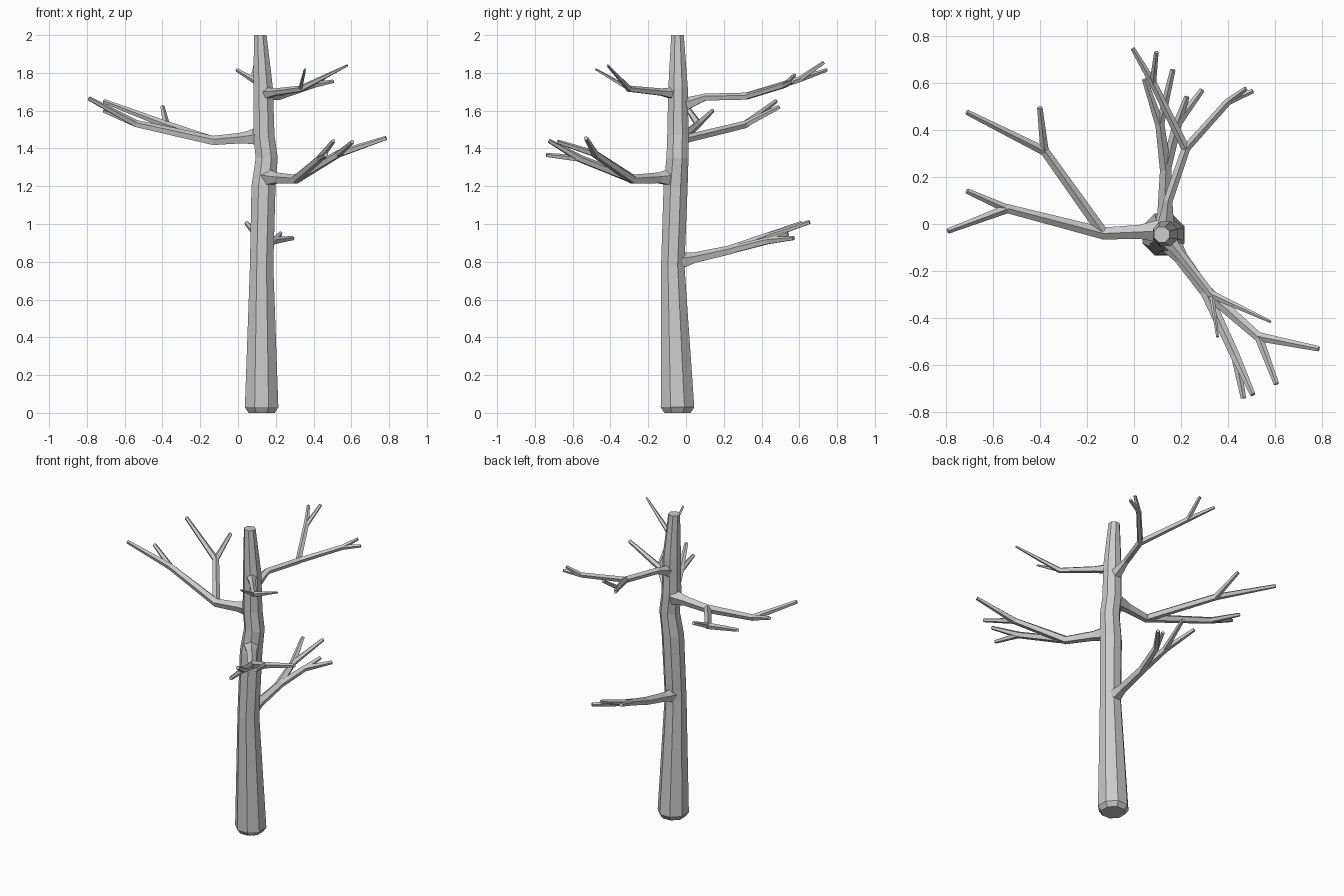
import bpy, bmesh, math
from mathutils import Vector

if "Cube" in bpy.data.objects:
    bpy.data.objects.remove(bpy.data.objects["Cube"])


def sweep(bm, pts, sides, level=False, twist=0.0):
    """Faceted tube through (x, y, z, radius) points with mitred joints and caps."""
    pos = [Vector(p[:3]) for p in pts]
    n = len(pos)
    rings = []
    for i, c in enumerate(pos):
        d0 = (pos[i] - pos[max(i - 1, 0)]).normalized()
        d1 = (pos[min(i + 1, n - 1)] - pos[i]).normalized()
        t = Vector((0, 0, 1)) if level else (d0 + d1).normalized()
        ref = Vector((1, 0, 0)) if level else Vector((0, 0, 1))
        u = (ref - t * ref.dot(t)).normalized()
        v = t.cross(u)
        ring = []
        for k in range(sides):
            a = 2 * math.pi * k / sides + twist
            ring.append(bm.verts.new(c + (u * math.cos(a) + v * math.sin(a)) * pts[i][3]))
        rings.append(ring)
    for r0, r1 in zip(rings, rings[1:]):
        for k in range(sides):
            j = (k + 1) % sides
            bm.faces.new((r0[k], r0[j], r1[j], r1[k]))
    bm.faces.new(rings[0][::-1])
    bm.faces.new(rings[-1])


def finish(bm, name):
    bmesh.ops.recalc_face_normals(bm, faces=bm.faces)
    me = bpy.data.meshes.new(name)
    bm.to_mesh(me)
    bm.free()
    bpy.context.collection.objects.link(bpy.data.objects.new(name, me))


def branch(name, root, forks, radius, tip):
    """root: points from trunk to the first fork; forks: (node or None, tips)."""
    bm = bmesh.new()
    stem = [(*root[0], radius * 1.7)]
    s = Vector(root[0])
    collar = s + (Vector(root[1]) - s).normalized() * 0.085
    stem.append((*collar, radius * 1.05))
    stem += [(*p, radius * 0.9) for p in root[1:]]
    mid = (radius + tip) * 0.5
    first = True
    for node, tips in forks:
        for i, end in enumerate(tips):
            if i == 0:
                path = list(stem) if first else [(*root[-1], radius * 0.8)]
                if node:
                    path.append((*node, mid))
            else:
                path = [(*(node or root[-1]), mid * 0.9)]
            path.append((*end, tip))
            sweep(bm, path, 5)
            first = False
    finish(bm, name)


# Trunk, with a bevelled foot and a cut-off top
bm = bmesh.new()
sweep(bm, [(0.125, -0.045, 0, 0.075), (0.125, -0.045, 0.03, 0.096),
           (0.125, -0.07, 0.78, 0.067), (0.135, -0.055, 1.2, 0.069),
           (0.152, -0.045, 1.35, 0.063), (0.137, -0.043, 1.47, 0.061),
           (0.133, -0.042, 1.72, 0.056), (0.118, -0.045, 2.0, 0.036)],
      8, level=True, twist=math.pi / 8)
finish(bm, "trunk")

# Five forked branches
branch("left_branch", [(0.11, -0.03, 1.46), (-0.13, -0.04, 1.44)],
       [((-0.54, 0.065, 1.53), [(-0.79, -0.03, 1.665), (-0.71, 0.14, 1.60)]),
        ((-0.38, 0.31, 1.525), [(-0.71, 0.475, 1.65), (-0.40, 0.495, 1.62)])],
       0.03, 0.012)
branch("front_right_branch", [(0.15, -0.075, 1.245), (0.30, -0.28, 1.235)],
       [((0.53, -0.48, 1.37), [(0.785, -0.53, 1.455), (0.605, -0.68, 1.435)]),
        ((0.43, -0.56, 1.345), [(0.505, -0.725, 1.44), (0.465, -0.74, 1.365)])],
       0.03, 0.012)
branch("low_back_branch", [(0.125, -0.04, 0.80), (0.135, 0.23, 0.86)],
       [((0.11, 0.42, 0.93), [(0.045, 0.615, 1.005), (0.165, 0.655, 1.01)]),
        ((0.185, 0.43, 0.91), [(0.29, 0.57, 0.925), (0.225, 0.54, 0.95)])],
       0.029, 0.012)
branch("high_back_branch",
       [(0.135, -0.01, 1.63), (0.145, 0.10, 1.67), (0.22, 0.32, 1.675)],
       [((0.08, 0.60, 1.765), [(-0.005, 0.745, 1.815), (0.095, 0.73, 1.855)]),
        ((0.40, 0.52, 1.735), [(0.505, 0.565, 1.755), (0.475, 0.575, 1.79)])],
       0.023, 0.01)
branch("high_front_branch", [(0.145, -0.065, 1.69), (0.33, -0.30, 1.715)],
       [(None, [(0.58, -0.415, 1.84), (0.355, -0.48, 1.82)])],
       0.02, 0.006)
